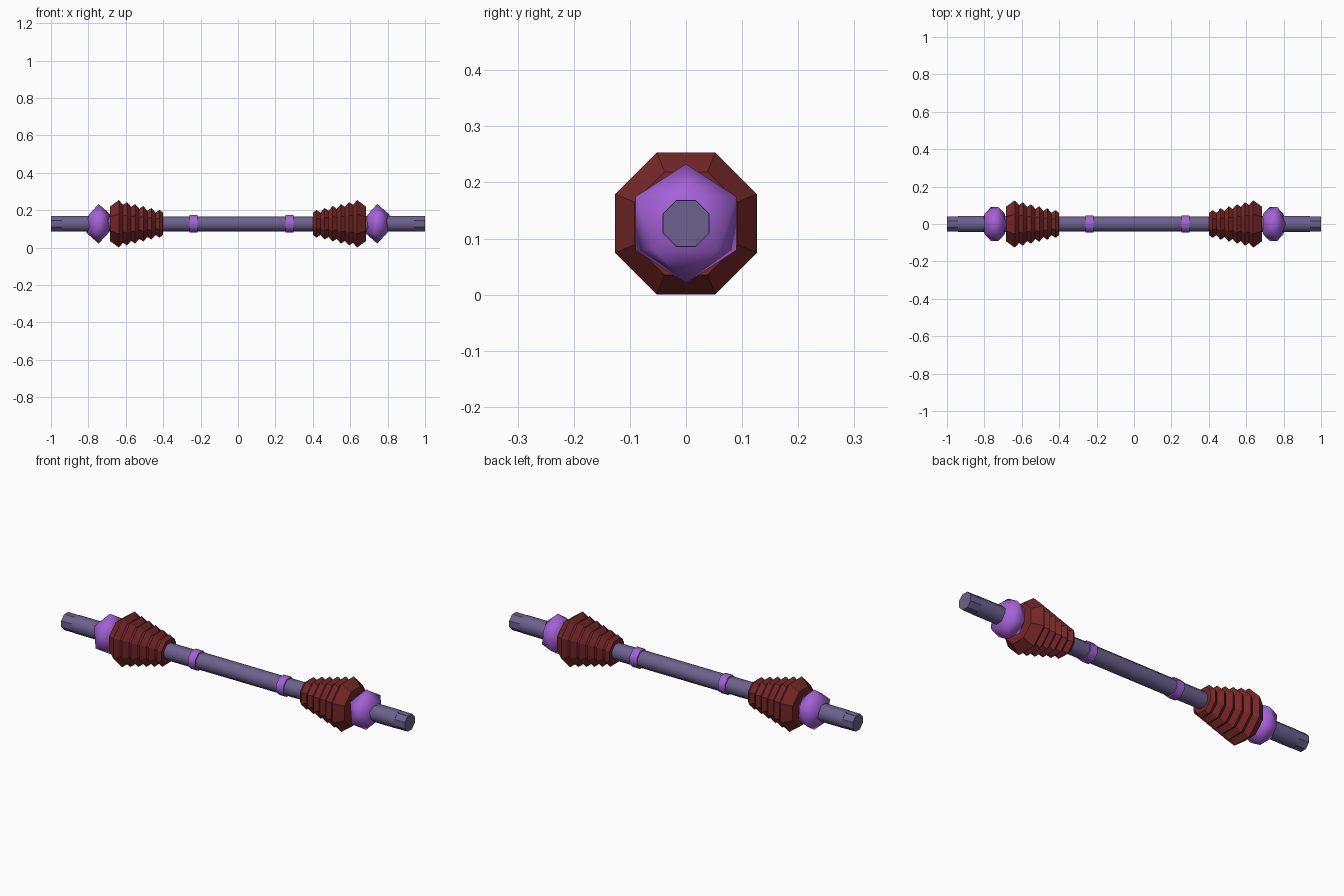
import bpy, bmesh, math

cube = bpy.data.objects.get("Cube")
if cube:
    bpy.data.objects.remove(cube)

AXIS_Z = 0.127
SIDES = 8


def material(name, color):
    m = bpy.data.materials.new(name)
    m.use_nodes = True
    m.diffuse_color = (*color, 1)
    m.node_tree.nodes["Principled BSDF"].inputs["Base Color"].default_value = (*color, 1)
    return m


steel = material("violet grey steel", (0.15, 0.12, 0.27))
purple = material("purple metal", (0.37, 0.12, 0.68))
rubber = material("dark red rubber", (0.18, 0.02, 0.02))


def finish(obj, name, mat, smooth):
    obj.name = name
    obj.data.materials.clear()
    obj.data.materials.append(mat)
    for p in obj.data.polygons:
        p.use_smooth = smooth


def lathe(name, profile, mat, smooth_angle=None):
    """Octagonal body along x; profile holds (x, half height of flats)."""
    bm = bmesh.new()
    rings = []
    for x, flat in profile:
        r = flat / math.cos(math.pi / SIDES)
        angles = [2 * math.pi * (i + 0.5) / SIDES for i in range(SIDES)]
        rings.append([bm.verts.new((x, r * math.cos(a), AXIS_Z + r * math.sin(a)))
                      for a in angles])
    for a, b in zip(rings, rings[1:]):
        for i in range(SIDES):
            j = (i + 1) % SIDES
            bm.faces.new((a[i], a[j], b[j], b[i]))
    bm.faces.new(rings[0])
    bm.faces.new(rings[-1])
    bmesh.ops.recalc_face_normals(bm, faces=bm.faces)
    mesh = bpy.data.meshes.new(name)
    bm.to_mesh(mesh)
    bm.free()
    obj = bpy.data.objects.new(name, mesh)
    bpy.context.collection.objects.link(obj)
    finish(obj, name, mat, False)
    if smooth_angle:
        bpy.ops.object.select_all(action="DESELECT")
        obj.select_set(True)
        bpy.context.view_layer.objects.active = obj
        bpy.ops.object.shade_smooth_by_angle(angle=math.radians(smooth_angle))
    return obj


# Centre shaft and its two collars
lathe("centre_shaft", [(-0.6, 0.04), (0.6, 0.04)], steel, 50)
for side, x in (("right", -0.238), ("left", 0.275)):
    lathe(side + "_collar", [(x - 0.021, 0.046), (x + 0.021, 0.046)], purple, 50)

for side, s in (("right", -1), ("left", 1)):
    # Outer stub with a slightly thinner faceted tip
    lathe(side + "_stub_shaft", [(s * 0.6, 0.042), (s * 0.94, 0.042)], steel, 50)
    lathe(side + "_stub_tip", [(s * 0.93, 0.041), (s * 1.0, 0.041)], steel)

    # Joint ball
    bpy.ops.mesh.primitive_ico_sphere_add(subdivisions=1, radius=0.106,
                                          location=(s * 0.745, 0, AXIS_Z))
    ball = bpy.context.object
    ball.scale.x = 0.7
    finish(ball, side + "_joint_ball", purple, True)

    # Pleated boot tapering toward the middle
    profile = [(s * 0.685, 0.092)]
    pleats = 6
    for i in range(pleats):
        x = 0.637 - 0.0435 * i
        peak = 0.1265 - 0.0105 * i
        profile.append((s * x, peak))
        if i < pleats - 1:
            profile.append((s * (x - 0.022), peak - 0.025))
    profile.append((s * 0.402, 0.06))
    lathe(side + "_boot", profile, rubber)
